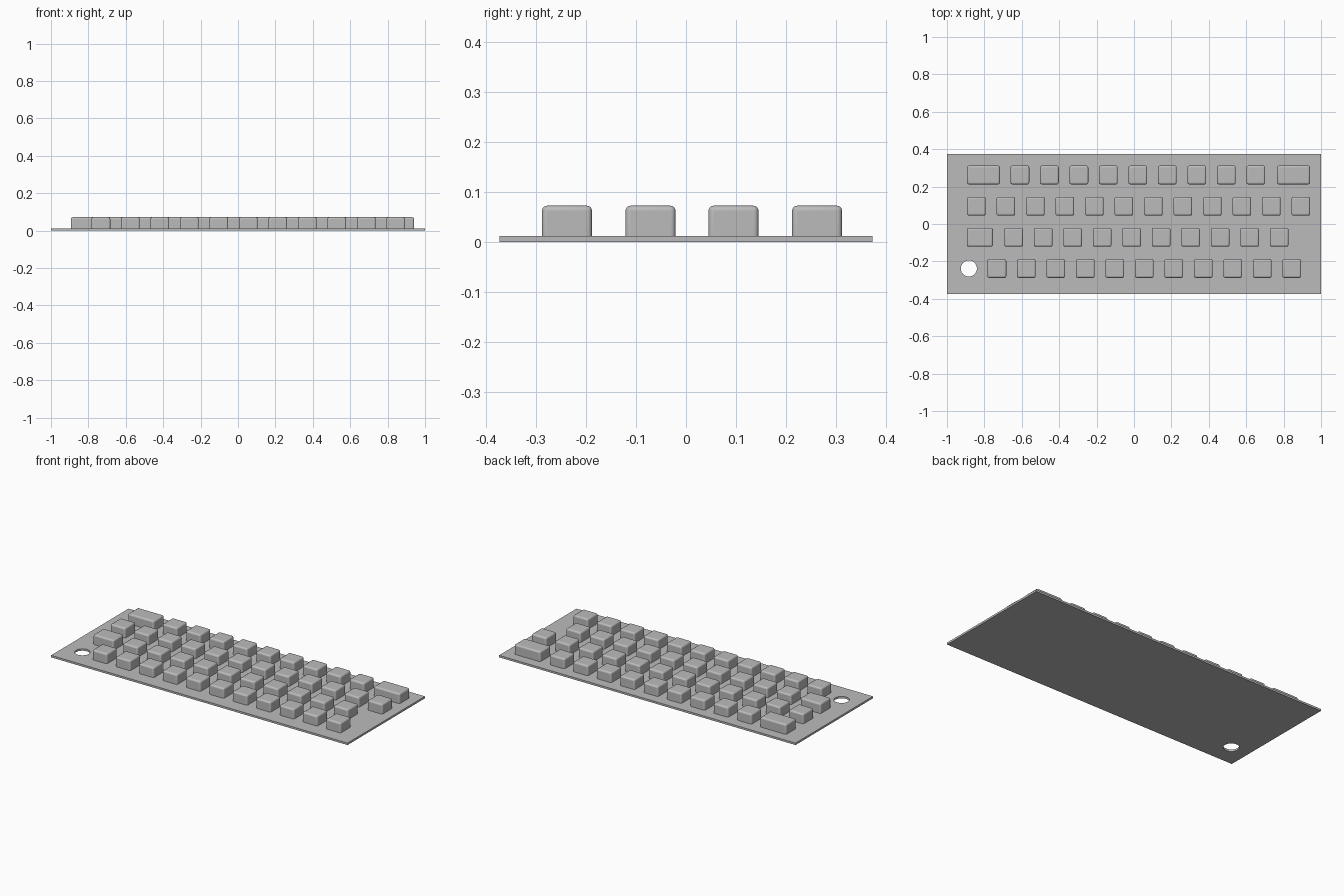
import bpy

if "Cube" in bpy.data.objects:
    bpy.data.objects.remove(bpy.data.objects["Cube"])

PLATE_TOP = 0.012
KEY_TOP = 0.072
KEY = 0.1        # width and depth of a standard key
STEP = 0.1577    # spacing between keys

grey = bpy.data.materials.new("light grey")
grey.diffuse_color = (0.5, 0.5, 0.5, 1)
grey.use_nodes = True
grey.node_tree.nodes["Principled BSDF"].inputs["Base Color"].default_value = grey.diffuse_color


def box(name, x0, x1, y0, y1, z0, z1):
    bpy.ops.mesh.primitive_cube_add(size=1)
    ob = bpy.context.object
    ob.name = name
    for v in ob.data.vertices:
        v.co.x = x1 if v.co.x > 0 else x0
        v.co.y = y1 if v.co.y > 0 else y0
        v.co.z = z1 if v.co.z > 0 else z0
    ob.data.materials.append(grey)
    return ob


def key(name, x, y, width=KEY):
    ob = box(name, x - width / 2, x + width / 2, y - KEY / 2, y + KEY / 2,
             PLATE_TOP, KEY_TOP)
    # Round every edge except those resting on the plate
    weights = ob.data.attributes.new("bevel_weight_edge", 'FLOAT', 'EDGE')
    for e in ob.data.edges:
        top = max(ob.data.vertices[i].co.z for i in e.vertices)
        weights.data[e.index].value = 1.0 if top > PLATE_TOP + 0.01 else 0.0
    bevel = ob.modifiers.new("rounded_edges", 'BEVEL')
    bevel.limit_method = 'WEIGHT'
    bevel.width = 0.01
    bevel.segments = 4
    bpy.ops.object.shade_smooth_by_angle()


# Base plate with a round hole in the front left corner
plate = box("base_plate", -1, 1, -0.373, 0.373, 0, PLATE_TOP)
bpy.ops.mesh.primitive_cylinder_add(vertices=48, radius=0.043, depth=0.2,
                                    location=(-0.883, -0.238, 0))
cutter = bpy.context.object
cutter.name = "hole_cutter"
cutter.data.materials.append(grey)
cutter.hide_render = True
cutter.hide_viewport = True
cut = plate.modifiers.new("hole", 'BOOLEAN')
cut.object = cutter
cut.operation = 'DIFFERENCE'
cut.solver = 'EXACT'

# Standard keys: row name, y, first x, count
for row, y, x, count in (("back", 0.262, -0.61, 9),
                         ("upper", 0.095, -0.843, 12),
                         ("lower", -0.071, -0.643, 10),
                         ("front", -0.238, -0.733, 11)):
    for i in range(count):
        key(f"{row}_row_key_{i + 1}", x + STEP * i, y)

# Wide keys
key("back_left_wide_key", -0.805, 0.262, 0.176)
key("back_right_wide_key", 0.853, 0.262, 0.176)
key("lower_left_wide_key", -0.824, -0.071, 0.139)
